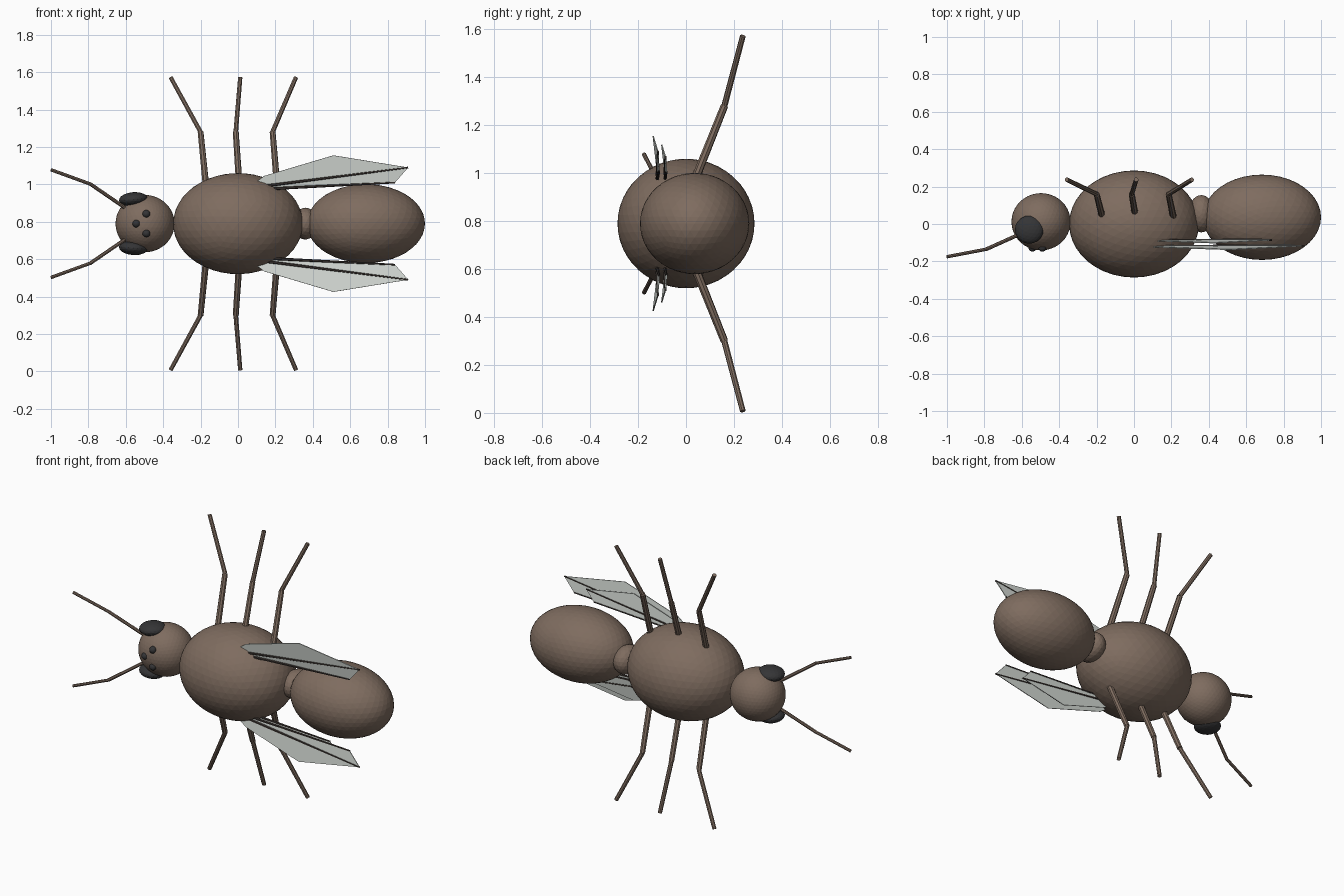
import bpy, bmesh
from mathutils import Vector

if "Cube" in bpy.data.objects:
    bpy.data.objects.remove(bpy.data.objects["Cube"])

MID = 0.79  # the insect is mirrored about this height


def material(name, rgb):
    m = bpy.data.materials.new(name)
    m.diffuse_color = (*rgb, 1)
    m.use_nodes = True
    m.node_tree.nodes["Principled BSDF"].inputs["Base Color"].default_value = m.diffuse_color
    return m


BROWN = material("brown", (0.21, 0.15, 0.115))
DARK = material("dark", (0.035, 0.035, 0.037))
VEIN = material("vein", (0.05, 0.04, 0.035))
PALE = material("wing_membrane", (0.66, 0.70, 0.66))


def ellipsoid(name, loc, radii, mat, sub=4):
    bpy.ops.mesh.primitive_ico_sphere_add(subdivisions=sub, radius=1, location=(loc[0], loc[1], MID + loc[2]))
    o = bpy.context.object
    o.name, o.scale = name, radii
    o.data.materials.append(mat)
    return o


def rod(name, a, b, r1, r2, mat, sign=1, sides=8):
    a, b = (Vector((p[0], p[1], MID + sign * p[2])) for p in (a, b))
    d = b - a
    bpy.ops.mesh.primitive_cone_add(vertices=sides, radius1=r1, radius2=r2, depth=d.length, location=(a + b) / 2)
    o = bpy.context.object
    o.name = name
    o.rotation_euler = d.to_track_quat('Z', 'Y').to_euler()
    o.data.materials.append(mat)


def membrane(name, pts, sign):
    bm = bmesh.new()
    bm.faces.new([bm.verts.new((x, y, MID + sign * z)) for x, y, z in pts])
    me = bpy.data.meshes.new(name)
    bm.to_mesh(me)
    bm.free()
    o = bpy.data.objects.new(name, me)
    bpy.context.collection.objects.link(o)
    me.materials.append(PALE)
    s = o.modifiers.new("thickness", 'SOLIDIFY')
    s.thickness, s.offset = 0.005, 0


# Body
ellipsoid("thorax", (0, 0, 0), (0.347, 0.286, 0.27), BROWN)
ellipsoid("waist", (0.36, 0.055, 0), (0.07, 0.10, 0.085), BROWN, 3)
ellipsoid("abdomen", (0.684, 0.036, 0), (0.316, 0.228, 0.211), BROWN)
ellipsoid("head", (-0.497, 0.012, 0), (0.158, 0.153, 0.153), BROWN)

# Three simple eyes on the head
for i, (x, z) in enumerate([(-0.543, 0), (-0.49, 0.052), (-0.49, -0.052)]):
    ellipsoid(f"simple_eye_{i}", (x, -0.127, z), (0.021, 0.021, 0.021), DARK, 3)

# Wing outline: root, leading corner, tip, trailing corner, root
WING = [Vector(p) for p in [(0.10, -0.122, 0.225), (0.14, -0.124, 0.255), (0.51, -0.137, 0.365),
                            (0.91, -0.117, 0.30), (0.84, -0.112, 0.22), (0.18, -0.115, 0.182)]]
ROOT = Vector((0.13, -0.12, 0.20))
LEGS = {"front": [(-0.17, 0.04, 0.19), (-0.20, 0.16, 0.49), (-0.36, 0.237, 0.782)],
        "middle": [(0.008, 0.04, 0.19), (-0.012, 0.16, 0.49), (0.012, 0.237, 0.782)],
        "hind": [(0.21, 0.04, 0.19), (0.185, 0.16, 0.49), (0.31, 0.237, 0.782)]}

for side, s in (("upper", 1), ("lower", -1)):
    # Compound eye and antenna
    eye = ellipsoid(f"{side}_eye", (-0.56, -0.03, s * 0.13), (0.077, 0.075, 0.038), DARK, 3)
    eye.rotation_euler = (0, -s * 0.08, 0)
    rod(f"{side}_antenna_base", (-0.59, -0.045, 0.075), (-0.79, -0.135, 0.212), 0.010, 0.010, BROWN, s)
    rod(f"{side}_antenna_tip", (-0.785, -0.134, 0.21), (-1.0, -0.175, 0.288), 0.009, 0.009, BROWN, s)

    # Legs
    for name, (hip, knee, foot) in LEGS.items():
        rod(f"{side}_{name}_thigh", hip, knee, 0.018, 0.016, BROWN, s)
        rod(f"{side}_{name}_shin", knee, foot, 0.013, 0.012, BROWN, s)

    # Forewing and smaller hindwing, each with two veins
    for name, k, dy in (("forewing", 1, 0), ("hindwing", 0.78, 0.032)):
        pts = [ROOT + (p - ROOT) * k + Vector((0, dy, 0)) for p in WING]
        membrane(f"{side}_{name}", pts, s)
        root = ROOT + Vector((0, dy, 0))
        rod(f"{side}_{name}_tip_vein", root, pts[3], 0.008, 0.005, VEIN, s, 6)
        rod(f"{side}_{name}_rear_vein", root + Vector((0.02, 0, -0.015)), pts[4], 0.008, 0.005, VEIN, s, 6)
